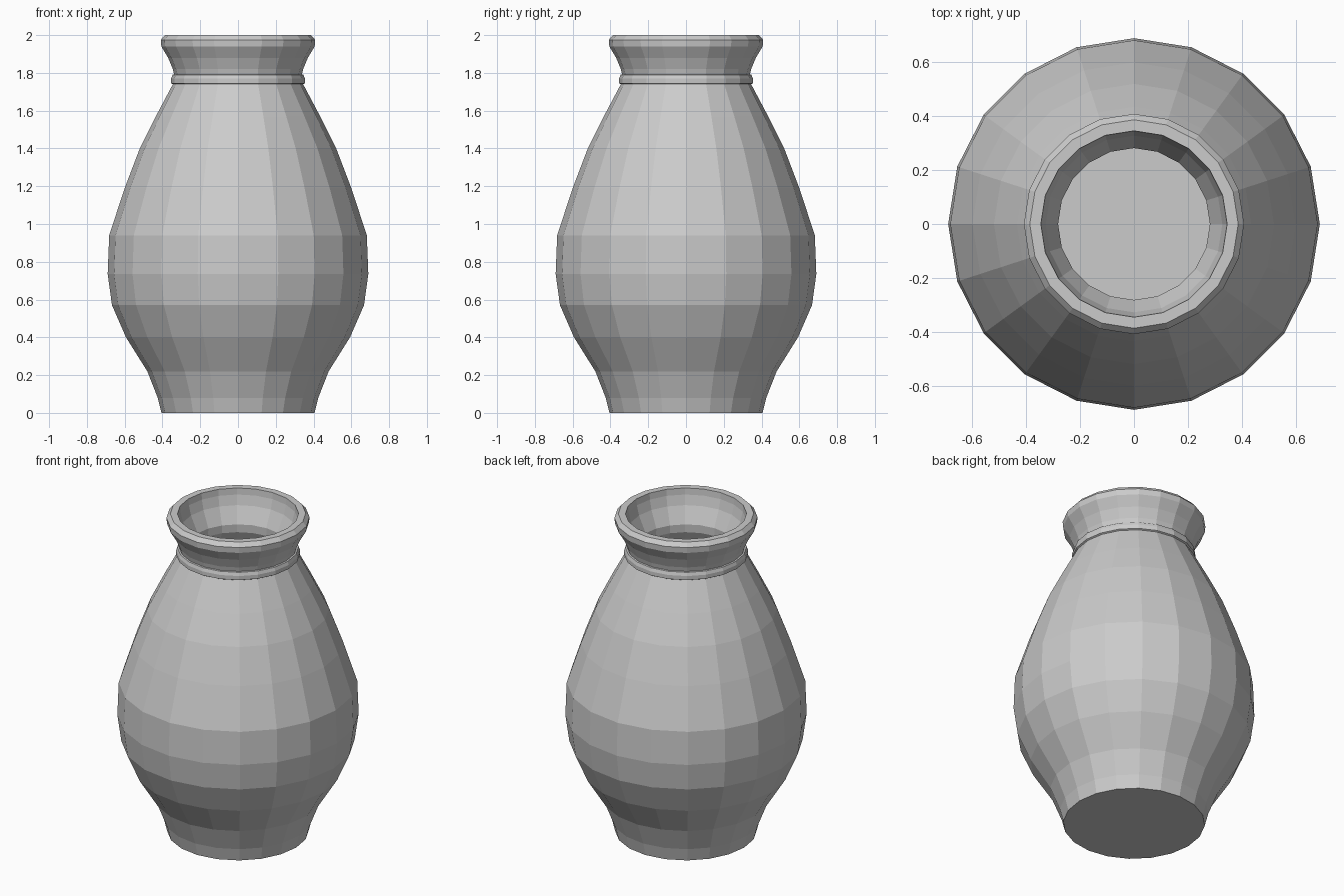
import bpy, bmesh, math

if "Cube" in bpy.data.objects:
    bpy.data.objects.remove(bpy.data.objects["Cube"])

SIDES = 20

# Outer profile from foot to lip (radius, height), including the neck band
outer = [(.405, 0), (.425, .08), (.48, .22), (.593, .40), (.667, .57), (.69, .735),
         (.682, .94), (.6, 1.19), (.52, 1.40), (.435, 1.57), (.345, 1.74),
         (.354, 1.745), (.354, 1.77), (.347, 1.79), (.338, 1.792), (.345, 1.82),
         (.37, 1.88), (.406, 1.94), (.409, 1.975), (.387, 2.0)]
# Inner wall from lip down to the floor
inner = [(.346, 2.0), (.343, 1.96), (.328, 1.90), (.282, 1.80), (.284, 1.75),
         (.38, 1.54), (.465, 1.37), (.542, 1.17), (.622, .93), (.63, .735),
         (.608, .58), (.537, .43), (.425, .25), (.37, .10), (.355, .06)]


def lathe(name, profile):
    """Spin a profile around z and cap both ends."""
    bm = bmesh.new()
    rings = [[bm.verts.new((r * math.cos(2 * math.pi * i / SIDES),
                            r * math.sin(2 * math.pi * i / SIDES), z))
              for i in range(SIDES)] for r, z in profile]
    for a, b in zip(rings, rings[1:]):
        for i in range(SIDES):
            j = (i + 1) % SIDES
            bm.faces.new((a[i], a[j], b[j], b[i]))
    bm.faces.new(rings[0][::-1])   # underside
    bm.faces.new(rings[-1])        # inside floor
    bmesh.ops.recalc_face_normals(bm, faces=bm.faces[:])
    mesh = bpy.data.meshes.new(name)
    bm.to_mesh(mesh)
    bm.free()
    obj = bpy.data.objects.new(name, mesh)
    bpy.context.collection.objects.link(obj)
    return obj


# Hollow vase with flat facets
lathe("vase", outer + inner)
